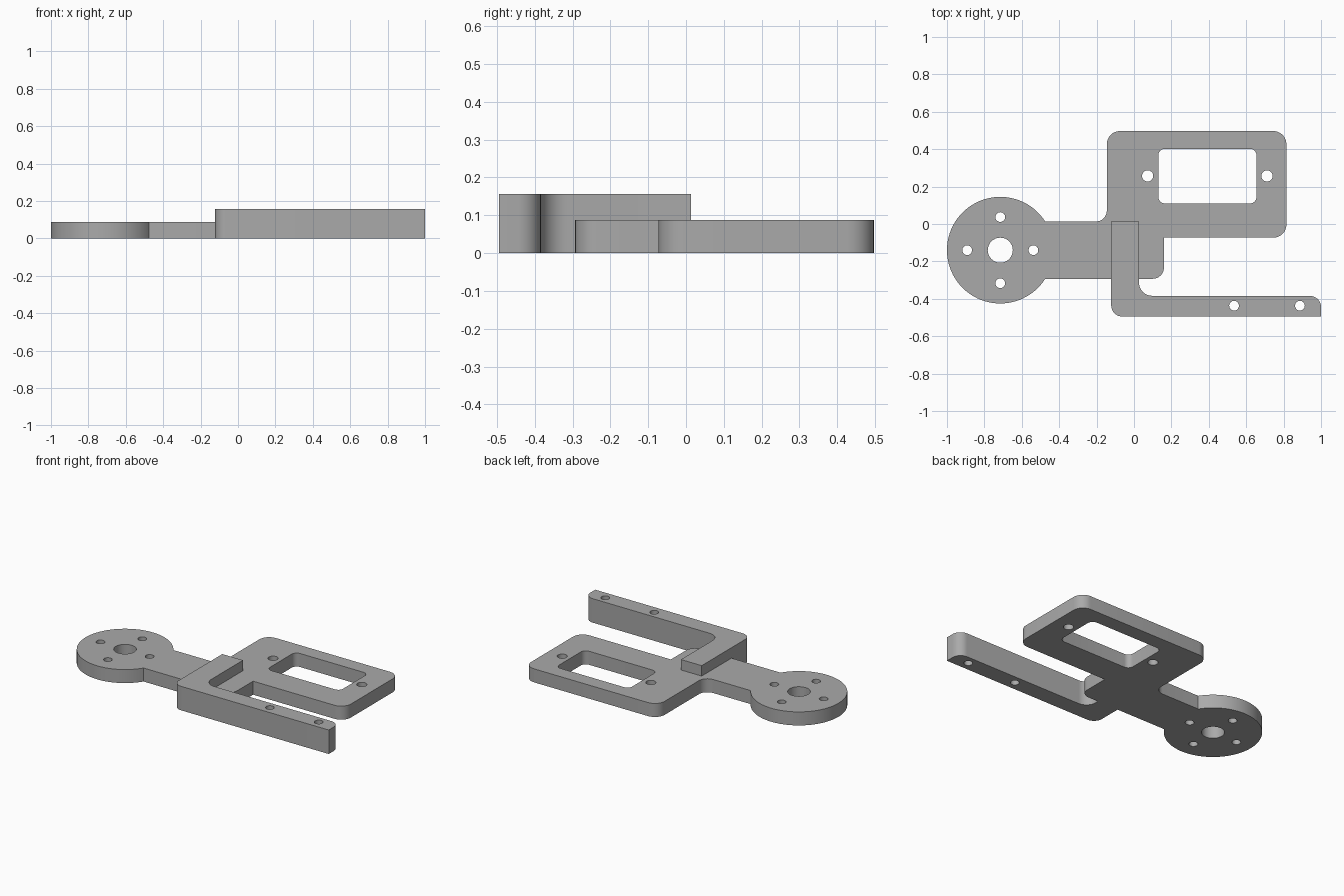
import bpy, bmesh, math
from mathutils import Vector

if "Cube" in bpy.data.objects:
    bpy.data.objects.remove(bpy.data.objects["Cube"])

grey = bpy.data.materials.new("plain_grey")
grey.use_nodes = True
grey.diffuse_color = (0.4, 0.4, 0.4, 1)
grey.node_tree.nodes["Principled BSDF"].inputs["Base Color"].default_value = (0.4, 0.4, 0.4, 1)


def arc(x, y, r, start=0, end=360, steps=32):
    """Points along an arc; a full circle leaves out its repeated end."""
    count = steps if end - start == 360 else steps + 1
    angles = [math.radians(start + (end - start) * i / steps) for i in range(count)]
    return [Vector((x + r * math.cos(a), y + r * math.sin(a))) for a in angles]


def rounded(corners, before=(), after=(), steps=8):
    """Round each (x, y, radius) right-angled corner of a closed outline."""
    pts = [Vector(c[:2]) for c in corners]
    loop = []
    for i, (x, y, r) in enumerate(corners):
        p = pts[i]
        if r == 0:
            loop.append(p)
            continue
        u = ((before if i == 0 and before else pts[i - 1]) - p).normalized()
        last = i == len(pts) - 1
        v = ((after if last and after else pts[(i + 1) % len(pts)]) - p).normalized()
        for k in range(steps + 1):
            t = math.pi / 2 * k / steps
            loop.append(p + r * ((1 - math.sin(t)) * u + (1 - math.cos(t)) * v))
    return loop


def plate(name, loops, height):
    """Fill an outline with its holes and extrude it upwards."""
    bm = bmesh.new()
    edges = []
    for loop in loops:
        verts = [bm.verts.new((p.x, p.y, 0)) for p in loop]
        edges += [bm.edges.new((a, b)) for a, b in zip(verts, verts[1:] + verts[:1])]
    bmesh.ops.triangle_fill(bm, edges=edges, use_beauty=True, use_dissolve=False)
    top = bmesh.ops.extrude_face_region(bm, geom=bm.faces[:])["geom"]
    top_verts = [g for g in top if isinstance(g, bmesh.types.BMVert)]
    bmesh.ops.translate(bm, verts=top_verts, vec=(0, 0, height))
    bmesh.ops.recalc_face_normals(bm, faces=bm.faces[:])
    mesh = bpy.data.meshes.new(name)
    bm.to_mesh(mesh)
    bm.free()
    mesh.materials.append(grey)
    obj = bpy.data.objects.new(name, mesh)
    bpy.context.collection.objects.link(obj)
    return obj


# Base: round hub, arm and motor frame in one outline
hub_x, hub_y, hub_r = -0.715, -0.14, 0.285
neck = math.degrees(math.asin(0.153 / hub_r))
hub = arc(hub_x, hub_y, hub_r, neck, 360 - neck, 64)
frame = rounded([(0.16, -0.293, 0.06), (0.16, -0.073, 0), (0.815, -0.073, 0.07),
                 (0.815, 0.497, 0.07), (-0.145, 0.497, 0.07), (-0.145, 0.013, 0.06)],
                before=hub[-1], after=hub[0])
window = rounded([(0.13, 0.11, 0.035), (0.655, 0.11, 0.035),
                  (0.655, 0.402, 0.035), (0.13, 0.402, 0.035)])
holes = [window, arc(hub_x, hub_y, 0.067)]
holes += [arc(hub_x + dx, hub_y + dy, 0.026)
          for dx, dy in ((0.177, 0), (-0.177, 0), (0, 0.177), (0, -0.177))]
holes += [arc(x, 0.257, 0.03) for x in (0.073, 0.711)]
base = plate("hub_arm_and_frame", [hub + frame] + holes, 0.088)

# Taller L-shaped bracket crossing the arm
bracket_outline = rounded([(-0.122, -0.495, 0.06), (1, -0.495, 0), (1, -0.384, 0.06),
                           (0.027, -0.384, 0.07), (0.027, 0.013, 0), (-0.122, 0.013, 0)])
bracket = plate("bracket", [bracket_outline] + [arc(x, -0.437, 0.026) for x in (0.535, 0.887)], 0.156)

# Smooth the round walls, keep the edges crisp
for obj in (base, bracket):
    bpy.ops.object.select_all(action="DESELECT")
    obj.select_set(True)
    bpy.context.view_layer.objects.active = obj
    bpy.ops.object.shade_smooth_by_angle(angle=math.radians(30))
